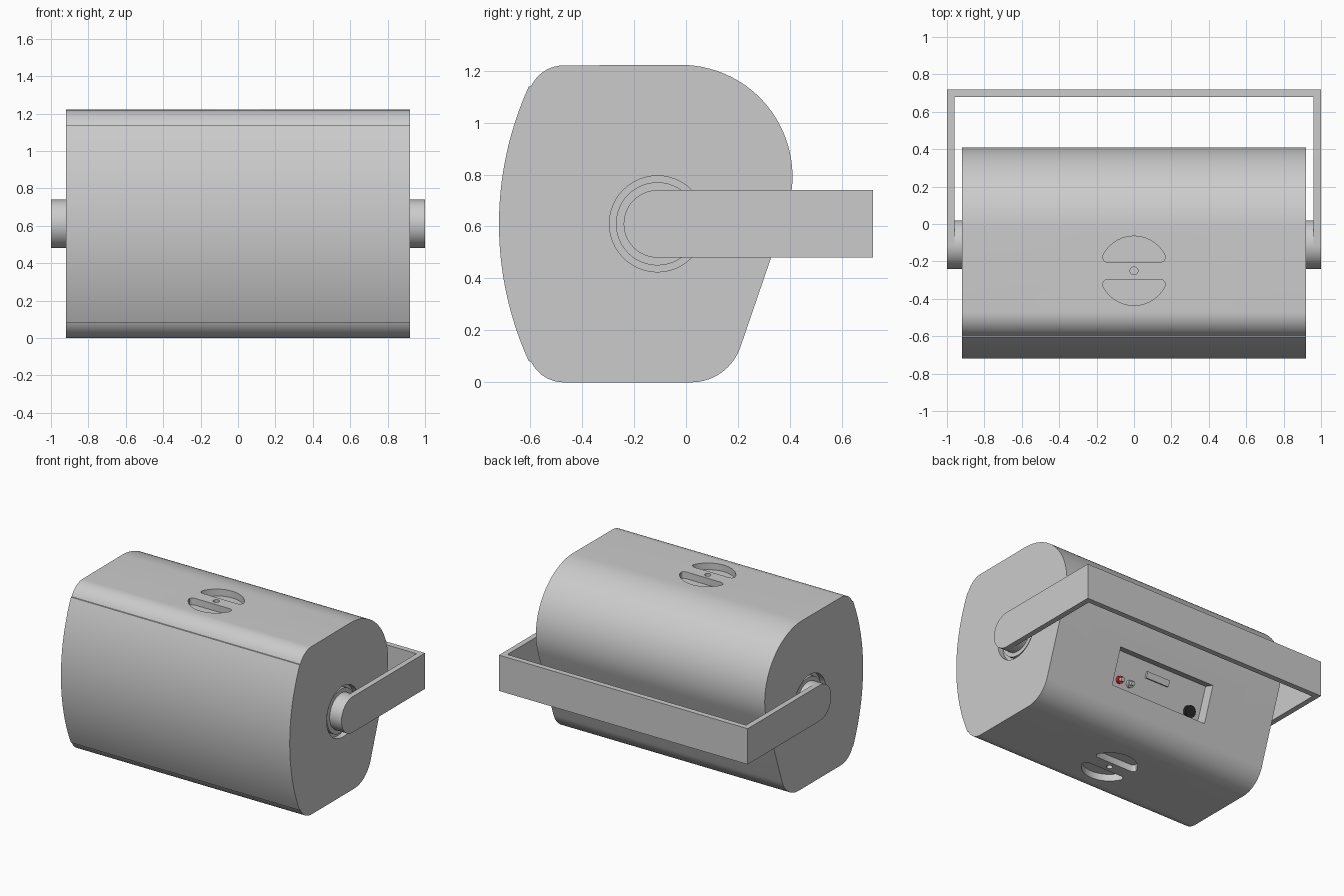
import bpy, bmesh
from math import cos, sin, radians
from mathutils import Matrix, Vector

if "Cube" in bpy.data.objects:
    bpy.data.objects.remove(bpy.data.objects["Cube"])


def arc(cx, cy, r, a0, a1, n=14):
    return [(cx + r * cos(radians(a0 + (a1 - a0) * i / n)),
             cy + r * sin(radians(a0 + (a1 - a0) * i / n))) for i in range(n + 1)]


def prism(name, pts, lo, hi, frame=Matrix()):
    """Extrude a 2D outline from lo to hi along the third axis of frame."""
    bm = bmesh.new()
    face = bm.faces.new([bm.verts.new(frame @ Vector((u, v, lo))) for u, v in pts])
    ext = bmesh.ops.extrude_face_region(bm, geom=[face])
    step = frame.to_3x3() @ Vector((0, 0, hi - lo))
    bmesh.ops.translate(bm, vec=step, verts=[g for g in ext['geom'] if isinstance(g, bmesh.types.BMVert)])
    bmesh.ops.recalc_face_normals(bm, faces=bm.faces)
    me = bpy.data.meshes.new(name)
    bm.to_mesh(me)
    bm.free()
    ob = bpy.data.objects.new(name, me)
    bpy.context.collection.objects.link(ob)
    return ob


def activate(ob):
    bpy.ops.object.select_all(action='DESELECT')
    ob.select_set(True)
    bpy.context.view_layer.objects.active = ob


def boolean(ob, cutter, op='DIFFERENCE'):
    activate(ob)
    mod = ob.modifiers.new('cut', 'BOOLEAN')
    mod.operation, mod.solver, mod.object = op, 'EXACT', cutter
    bpy.ops.object.modifier_apply(modifier=mod.name)
    bpy.data.objects.remove(cutter)


def smooth(ob):
    activate(ob)
    bpy.ops.object.shade_smooth_by_angle(angle=radians(30))


def circle(r, cx=0, cy=0, n=48):
    return arc(cx, cy, r, 0, 360, n)[:-1]


def rect(w, h, cx=0, cy=0):
    return [(cx + sx * w / 2, cy + sy * h / 2) for sx, sy in ((-1, -1), (1, -1), (1, 1), (-1, 1))]


def paint(ob, name, rgb):
    mat = bpy.data.materials.new(name)
    mat.diffuse_color = (*rgb, 1)
    mat.use_nodes = True
    mat.node_tree.nodes["Principled BSDF"].inputs["Base Color"].default_value = mat.diffuse_color
    ob.data.materials.append(mat)


# frame mapping outline (y, z) and extrusion along x
SIDE = Matrix(((0, 0, 1, 0), (1, 0, 0, 0), (0, 1, 0, 0), (0, 0, 0, 1)))
PIVOT = (-0.11, 0.61)

# cabinet body: bowed front, large rear top curve, slanted back
profile = (arc(0.02, 0.2, 0.2, -90, -19.1) + arc(-0.02, 0.792, 0.43, -19.1, 90, 28)
           + arc(-0.47, 1.08, 0.14, 90, 155)
           + arc(0.555, 0.61, 1.275, 155.5, 204.5, 28)
           + arc(-0.47, 0.14, 0.14, 205, 270))
body = prism('cabinet', profile, -0.92, 0.92, SIDE)

# half-moon mounting slots and screw holes, top and bottom
moon = [(0.145, 0.046), (0.16, 0.054), (0.168, 0.068)] + arc(0, 0, 0.185, 27, 153, 24) \
    + [(-0.168, 0.068), (-0.16, 0.054), (-0.145, 0.046)]
for lo, hi in ((-0.1, 0.05), (1.172, 1.32)):
    for s in (1, -1):
        boolean(body, prism('slot_cutter', [(x, -0.25 + s * y) for x, y in moon], lo, hi))
    boolean(body, prism('hole_cutter', circle(0.021, 0, -0.25, 20), lo, hi))

# pivot recesses in both ends
for lo, hi in ((-1.1, -0.88), (0.88, 1.1)):
    boolean(body, prism('recess_cutter', circle(0.185, *PIVOT), lo, hi, SIDE))

# connector recess on the slanted back
up, out = Vector((0, 0.328, 0.945)).normalized(), Vector((0, 0.945, -0.328)).normalized()
PANEL = Matrix.Translation((0, 0.293, 0.38)) @ Matrix(((-1, 0, 0), (0, up.y, out.y), (0, up.z, out.z))).to_4x4()
boolean(body, prism('panel_cutter', rect(0.79, 0.265), -0.08, 0.1, PANEL))
smooth(body)

# raised rings and pivot posts
for side, s in (('left', -1), ('right', 1)):
    smooth(prism(side + '_pivot_ring', circle(0.16, *PIVOT), *sorted((s * 0.87, s * 0.905)), SIDE))
    smooth(prism(side + '_pivot_post', circle(0.13, *PIVOT), *sorted((s * 0.87, s * 0.96)), SIDE))

# U-shaped bracket: plan outline intersected with rounded side outline
plan = [(-1, -0.3), (-0.96, -0.3), (-0.96, 0.68), (0.96, 0.68),
        (0.96, -0.3), (1, -0.3), (1, 0.72), (-1, 0.72)]
bracket = prism('mounting_bracket', plan, 0.3, 0.9)
stadium = arc(*PIVOT, 0.13, 90, 270, 24) + [(0.8, 0.48), (0.8, 0.74)]
boolean(bracket, prism('bracket_cutter', stadium, -1.2, 1.2, SIDE), 'INTERSECT')
smooth(bracket)

# connectors on the recessed panel
prism('terminal_block', rect(0.19, 0.045, 0, 0.047), -0.085, -0.065, PANEL)
for name, x, rgb in (('red', -0.295, (0.8, 0.03, 0.03)), ('white', -0.207, (0.85, 0.85, 0.85))):
    collar = prism(name + '_jack_collar', circle(0.026, x, -0.057, 24), -0.085, -0.06, PANEL)
    paint(collar, name, rgb)
    pin = prism(name + '_jack_pin', circle(0.015, x, -0.057, 20), -0.085, -0.035, PANEL)
    smooth(collar)
    smooth(pin)
knob = prism('power_socket', circle(0.042, 0.305, -0.075, 32), -0.085, -0.055, PANEL)
paint(knob, 'black', (0.02, 0.02, 0.02))
smooth(knob)
